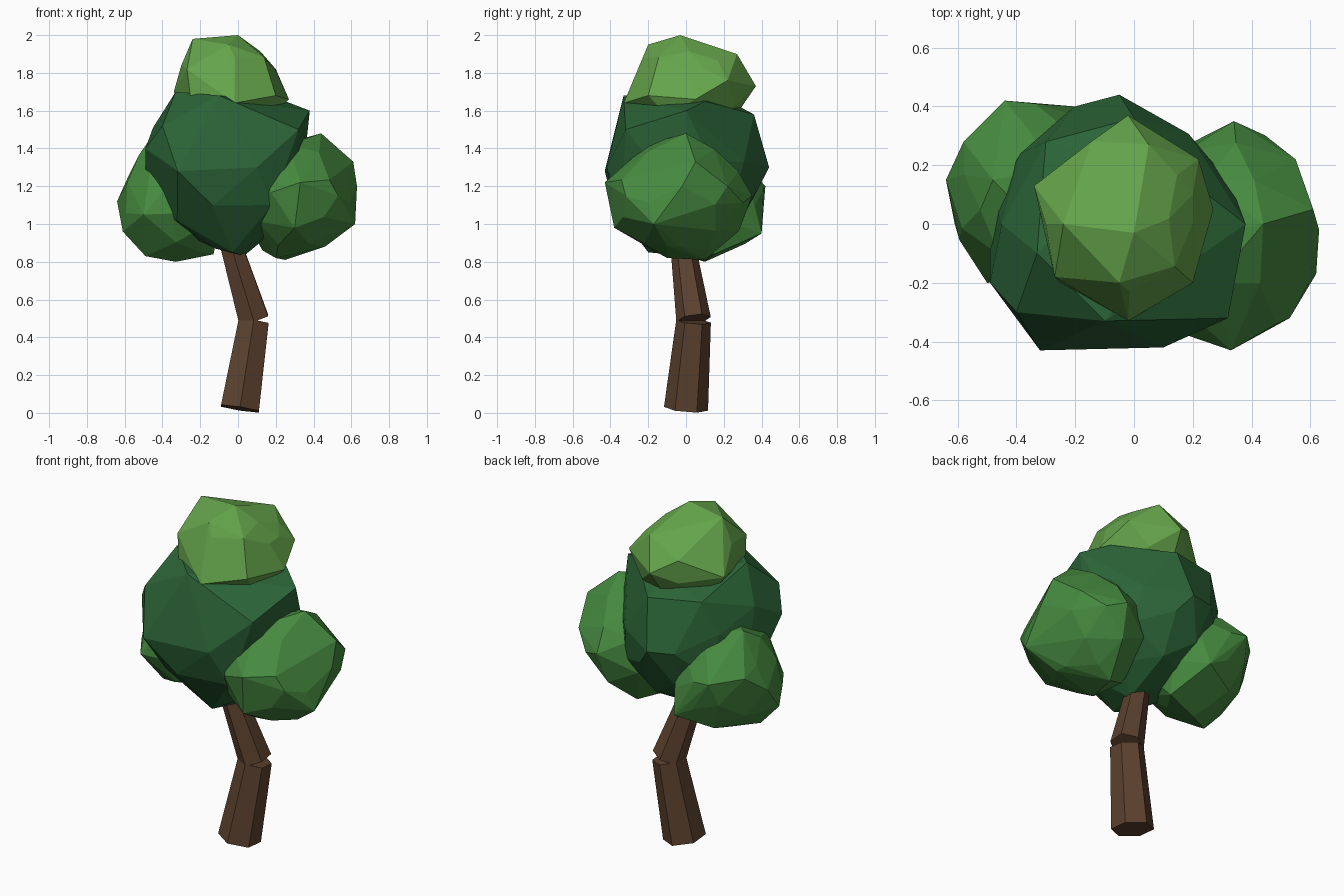
import bpy, bmesh, random
from mathutils import Vector, Euler

cube = bpy.data.objects.get("Cube")
if cube:
    bpy.data.objects.remove(cube, do_unlink=True)


def material(name, rgb):
    m = bpy.data.materials.new(name)
    m.use_nodes = True
    colour = (*rgb, 1)
    m.diffuse_color = colour
    node = next(n for n in m.node_tree.nodes if n.type == 'BSDF_PRINCIPLED')
    node.inputs["Base Color"].default_value = colour
    node.inputs["Roughness"].default_value = 0.9
    return m


BARK = material("bark brown", (0.107, 0.054, 0.028))
DARK = material("dark green", (0.024, 0.127, 0.038))
MID = material("mid green", (0.061, 0.254, 0.050))
LIGHT = material("light green", (0.130, 0.376, 0.071))


def finish(bm, name, mat):
    bmesh.ops.recalc_face_normals(bm, faces=bm.faces)
    mesh = bpy.data.meshes.new(name)
    bm.to_mesh(mesh)
    bm.free()
    mesh.materials.append(mat)
    obj = bpy.data.objects.new(name, mesh)
    bpy.context.collection.objects.link(obj)
    return obj


def foliage(name, centre, radii, mat, seed, corners):
    """Faceted clump: the hull of a rough ellipsoid and some jutting corners."""
    rng = random.Random(seed)
    bm = bmesh.new()
    bmesh.ops.create_icosphere(bm, subdivisions=2, radius=1)
    bmesh.ops.delete(bm, geom=bm.edges[:], context='EDGES_FACES')
    turn = Euler([rng.uniform(0, 6) for _ in range(3)]).to_matrix()
    for v in bm.verts:
        p = (turn @ v.co) * rng.uniform(0.92, 1.03)
        v.co = Vector(centre) + Vector([r * q for r, q in zip(radii, p)])
    for c in corners:
        bm.verts.new(c)
    bmesh.ops.convex_hull(bm, input=bm.verts)
    loose = [v for v in bm.verts if not v.link_faces]
    bmesh.ops.delete(bm, geom=loose, context='VERTS')
    # merge nearly coplanar facets
    bmesh.ops.dissolve_limit(bm, angle_limit=0.1, verts=bm.verts, edges=bm.edges)
    return finish(bm, name, mat)


def limb(name, start, end, r1, r2):
    """Six-sided tapered log between two points."""
    start, end = Vector(start), Vector(end)
    axis = end - start
    bm = bmesh.new()
    bmesh.ops.create_cone(bm, cap_ends=True, segments=6, radius1=r1, radius2=r2,
                          depth=axis.length)
    spin = Vector((0, 0, 1)).rotation_difference(axis)
    for v in bm.verts:
        v.co = spin @ v.co + (start + end) / 2
    return finish(bm, name, BARK)


# Bent trunk in two logs
limb("lower_trunk", (0.01, 0.0, 0.022), (0.083, 0.04, 0.485), 0.117, 0.092)
limb("upper_trunk", (0.083, 0.04, 0.495), (-0.065, -0.03, 0.98), 0.092, 0.06)

# Crown of four clumps
foliage("main_foliage", (-0.06, 0, 1.28), (0.42, 0.42, 0.43), DARK, 4, [
    (0.38, 0, 1.6), (-0.05, 0.44, 1.3), (-0.32, -0.43, 1.28), (0.1, -0.42, 1.3),
    (0.32, -0.32, 1.5), (-0.49, -0.2, 1.4), (-0.33, -0.1, 1.7), (-0.1, -0.33, 1.68),
    (0, 0.36, 1.58), (0.03, 0, 0.83), (-0.49, 0, 1.2), (-0.3, 0.28, 1.6),
    (0.18, -0.34, 1.1), (0.2, -0.15, 0.97), (-0.12, -0.15, 0.87), (-0.03, -0.2, 0.85),
    (-0.4, -0.3, 1.52), (0.25, 0.1, 1.65), (-0.45, 0, 1.51)])
foliage("top_foliage", (-0.03, 0.02, 1.72), (0.27, 0.31, 0.26), LIGHT, 7, [
    (-0.24, 0, 1.98), (0, -0.03, 2), (0.2, 0.1, 1.82), (0.27, 0.05, 1.66),
    (-0.34, 0.13, 1.7), (-0.02, 0.37, 1.73), (0.22, 0.22, 1.76), (0.05, 0.27, 1.9),
    (-0.05, -0.2, 1.95), (-0.02, -0.33, 1.64), (0.2, -0.2, 1.68), (-0.25, -0.2, 1.66),
    (-0.3, 0, 1.84), (-0.27, -0.18, 1.82)])
foliage("left_foliage", (0.31, -0.04, 1.14), (0.31, 0.37, 0.32), MID, 11, [
    (0.44, 0, 1.48), (0.34, 0.35, 1.15), (0.63, -0.02, 1.2), (0.62, -0.17, 1),
    (0.53, -0.32, 1.15), (0.33, -0.43, 1.22), (0.25, 0.1, 0.81), (0.3, -0.38, 0.98),
    (0.2, -0.1, 0.82), (0.13, 0.05, 0.86), (0.61, 0.05, 1.33), (0.46, -0.1, 0.88),
    (0.55, 0.22, 1.2)])
foliage("right_foliage", (-0.34, 0.1, 1.12), (0.29, 0.31, 0.31), MID, 15, [
    (-0.64, 0.15, 1.12), (-0.61, 0, 0.96), (-0.44, 0.42, 1.2), (-0.2, 0.4, 0.95),
    (-0.5, -0.2, 1.05), (-0.33, 0.1, 0.8), (-0.48, 0.15, 1.43), (-0.58, 0.28, 1.22),
    (-0.49, 0, 0.83), (-0.13, 0.15, 0.84)])
